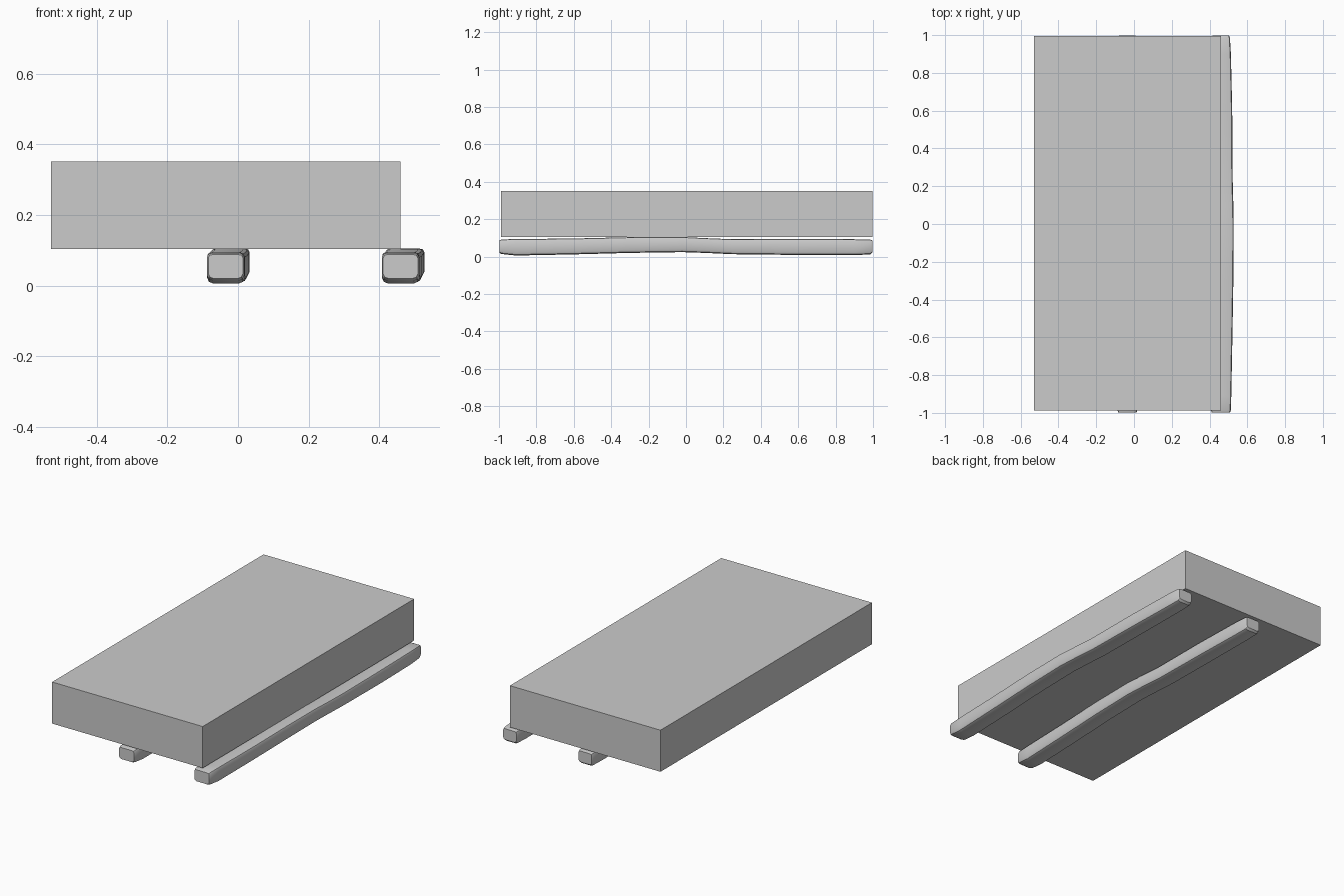
import bpy, bmesh
from mathutils import Vector

if "Cube" in bpy.data.objects:
    bpy.data.objects.remove(bpy.data.objects["Cube"])


def make_object(name, bm):
    bmesh.ops.recalc_face_normals(bm, faces=bm.faces)
    mesh = bpy.data.meshes.new(name)
    bm.to_mesh(mesh)
    bm.free()
    obj = bpy.data.objects.new(name, mesh)
    bpy.context.collection.objects.link(obj)
    return obj


# Rectangular slab
bm = bmesh.new()
bmesh.ops.create_cube(bm, size=1)
for v in bm.verts:
    v.co = Vector((v.co.x * 0.99 - 0.035, v.co.y * 1.985 + 0.004, v.co.z * 0.247 + 0.2275))
make_object("slab", bm)

# Rough-hewn beam: stations along y as (y, x_min, x_max, z_min, z_max)
STATIONS = [
    (-0.997, -0.084, 0.014, 0.020, 0.088),
    (-0.985, -0.088, 0.018, 0.014, 0.092),
    (-0.910, -0.088, 0.020, 0.006, 0.094),
    (-0.600, -0.083, 0.026, 0.012, 0.097),
    (-0.300, -0.077, 0.031, 0.020, 0.104),
    (-0.020, -0.076, 0.033, 0.024, 0.105),
    (0.100, -0.078, 0.031, 0.020, 0.099),
    (0.250, -0.080, 0.027, 0.013, 0.093),
    (0.600, -0.080, 0.025, 0.009, 0.094),
    (0.900, -0.081, 0.018, 0.008, 0.093),
    (0.985, -0.082, 0.013, 0.012, 0.091),
    (0.997, -0.078, 0.009, 0.022, 0.087),
]
# Chamfered cross-section in 0..1 units, softer along the bottom
SECTION = [(0.16, 0), (0.84, 0), (0.95, 0.06), (1, 0.2), (1, 0.86), (0.96, 0.97),
           (0.86, 1), (0.12, 1), (0.03, 0.96), (0, 0.84), (0, 0.2), (0.05, 0.06)]


def beam(name, offset):
    bm = bmesh.new()
    rings = [[bm.verts.new((offset + x0 + u * (x1 - x0), y, z0 + w * (z1 - z0)))
              for u, w in SECTION] for y, x0, x1, z0, z1 in STATIONS]
    n = len(SECTION)
    for a, b in zip(rings, rings[1:]):
        for i in range(n):
            bm.faces.new((a[i], a[(i + 1) % n], b[(i + 1) % n], b[i]))
    bm.faces.new(rings[0])
    bm.faces.new(rings[-1])
    obj = make_object(name, bm)
    bpy.ops.object.select_all(action='DESELECT')
    obj.select_set(True)
    bpy.context.view_layer.objects.active = obj
    bpy.ops.object.shade_smooth_by_angle(angle=0.6)


# Two identical supporting beams
beam("middle_beam", 0.0)
beam("right_beam", 0.495)
